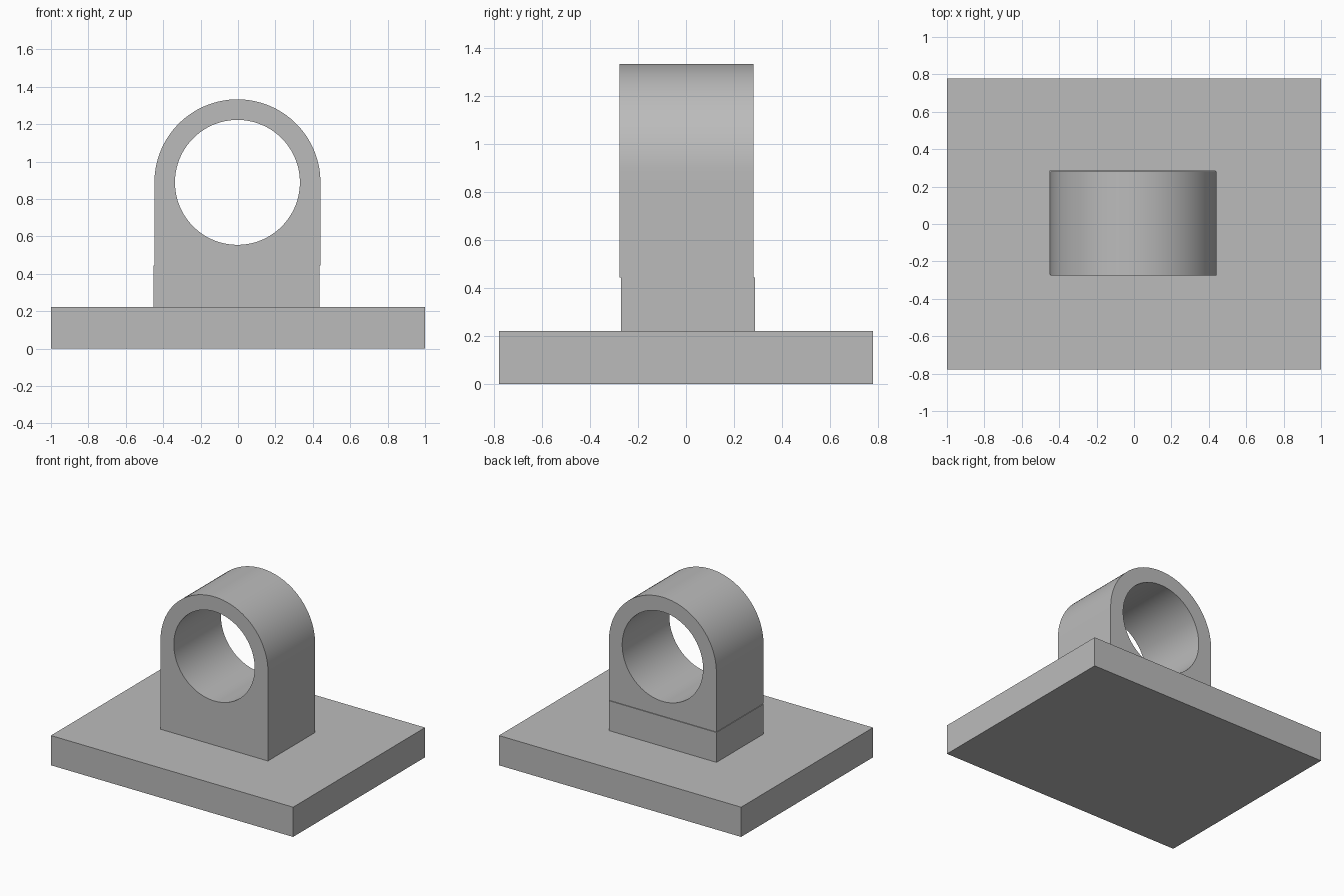
import bpy, bmesh, math

old = bpy.data.objects.get("Cube")
if old:
    bpy.data.objects.remove(old, do_unlink=True)

grey = bpy.data.materials.new("plain grey")
grey.use_nodes = True
grey.diffuse_color = (0.5, 0.5, 0.5, 1)
grey.node_tree.nodes["Principled BSDF"].inputs["Base Color"].default_value = (0.5, 0.5, 0.5, 1)

BASE_TOP, SEAM, AXIS = 0.222, 0.445, 0.889
OUTER, INNER = 0.444, 0.334
SEGMENTS = 96


def finish(name, bm):
    bmesh.ops.recalc_face_normals(bm, faces=bm.faces)
    mesh = bpy.data.meshes.new(name)
    bm.to_mesh(mesh)
    bm.free()
    mesh.materials.append(grey)
    obj = bpy.data.objects.new(name, mesh)
    bpy.context.collection.objects.link(obj)
    return obj


def box(name, x0, x1, y0, y1, z0, z1):
    bm = bmesh.new()
    bmesh.ops.create_cube(bm, size=1)
    for v in bm.verts:
        v.co.x = x1 if v.co.x > 0 else x0
        v.co.y = y1 if v.co.y > 0 else y0
        v.co.z = z1 if v.co.z > 0 else z0
    return finish(name, bm)


def bearing_housing(name, cx, y0, y1):
    """Arch outline with a round bore, bridged as a closed ring."""
    bm = bmesh.new()
    drop = AXIS - SEAM
    rings = []
    for i in range(SEGMENTS):
        a = 2 * math.pi * (i + 0.5) / SEGMENTS
        c, s = math.cos(a), math.sin(a)
        if s >= 0:
            ox, oz = OUTER * c, OUTER * s
        else:
            # Below the axis the outline is square
            k = min(OUTER / abs(c), drop / abs(s))
            ox, oz = k * c, k * s
        rings.append([bm.verts.new((cx + x, y, AXIS + z))
                      for x, z in ((ox, oz), (INNER * c, INNER * s))
                      for y in (y0, y1)])
    # Square up the two lower corners
    for sign in (-1, 1):
        near = min(rings, key=lambda r: (r[0].co.x - cx - sign * OUTER) ** 2
                   + (r[0].co.z - SEAM) ** 2)
        for v in near[:2]:
            v.co.x, v.co.z = cx + sign * OUTER, SEAM
    for r, n in zip(rings, rings[1:] + rings[:1]):
        for a, b in ((0, 1), (1, 3), (3, 2), (2, 0)):
            bm.faces.new((r[a], r[b], n[b], n[a]))
    return finish(name, bm)


# Base and the slightly offset pedestal
box("base_plate", -1, 1, -0.778, 0.778, 0, BASE_TOP)
box("pedestal", -0.452, 0.436, -0.27, 0.286, BASE_TOP, SEAM)

# Arched housing with the bore
housing = bearing_housing("bearing_housing", -0.003, -0.276, 0.28)
bpy.ops.object.select_all(action="DESELECT")
housing.select_set(True)
bpy.context.view_layer.objects.active = housing
bpy.ops.object.shade_smooth_by_angle(angle=math.radians(30))
